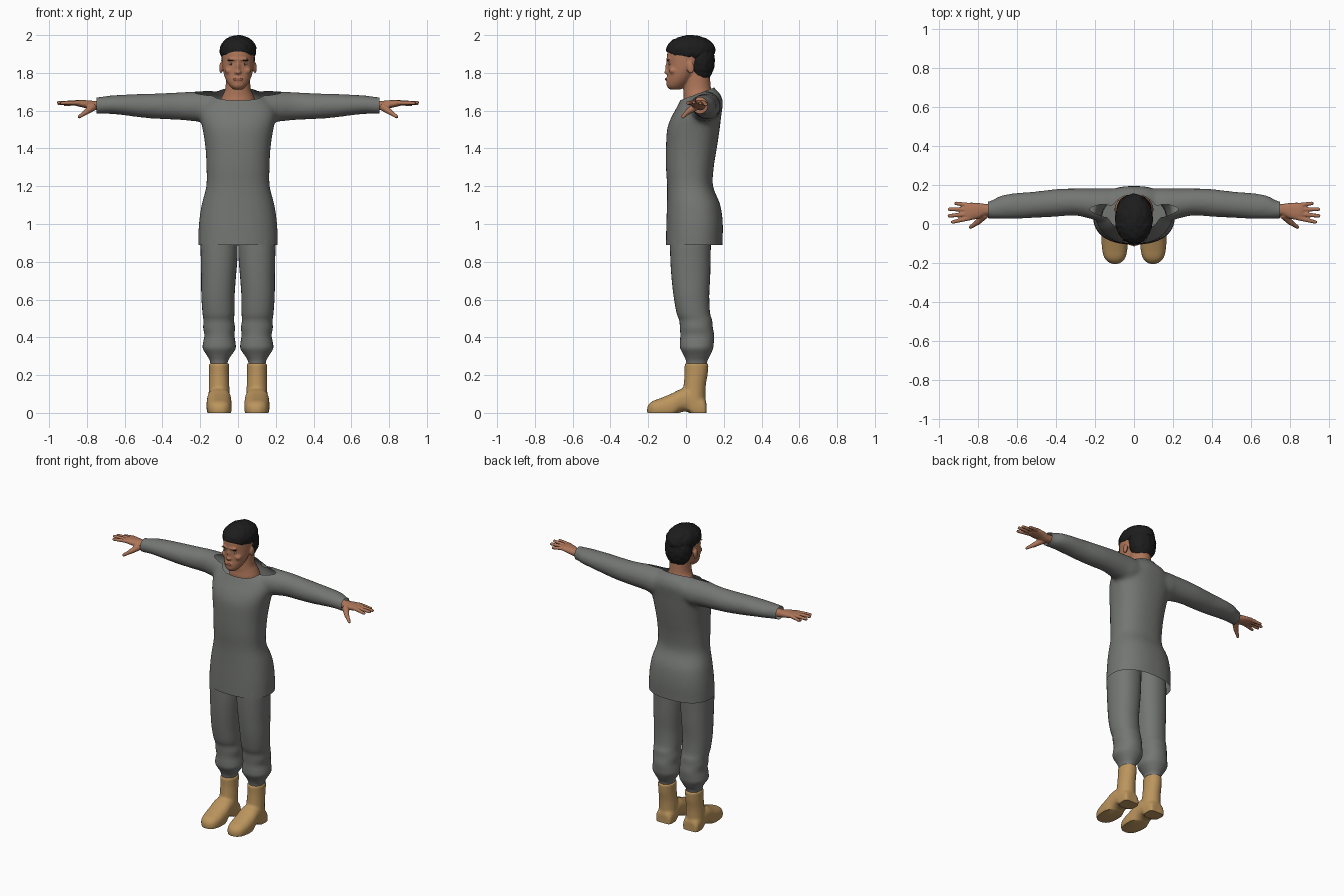
import bpy, bmesh, math
from mathutils import Vector, Matrix, noise
from mathutils.bvhtree import BVHTree

old = bpy.data.objects.get("Cube")
if old:
    bpy.data.objects.remove(old, do_unlink=True)


def material(name, r, g, b):
    m = bpy.data.materials.new(name)
    m.use_nodes = True
    m.diffuse_color = (r, g, b, 1)
    bsdf = m.node_tree.nodes["Principled BSDF"]
    bsdf.inputs["Base Color"].default_value = (r, g, b, 1)
    bsdf.inputs["Roughness"].default_value = 0.8
    return m


SKIN = material("skin", 0.42, 0.18, 0.10)
LIPS = material("lips", 0.32, 0.11, 0.07)
HAIR = material("black hair", 0.012, 0.012, 0.012)
EYE = material("eye white", 0.55, 0.5, 0.46)
IRIS = material("dark iris", 0.05, 0.03, 0.02)
CLOTH = material("grey cloth", 0.175, 0.182, 0.172)
BOOT = material("tan leather", 0.50, 0.30, 0.11)


def spline(rows, steps=4):
    """Catmull-Rom interpolation between rows of numbers."""
    out = []
    for i in range(len(rows) - 1):
        p = [rows[max(0, min(len(rows) - 1, i + k))] for k in (-1, 0, 1, 2)]
        for s in range(steps):
            t = s / steps
            out.append([b + 0.5 * t * (c - a + t * (2*a - 5*b + 4*c - d + t * (3*(b - c) + d - a)))
                        for a, b, c, d in zip(*p)])
    return out + [list(rows[-1])]


def tube(bm, rings, axis="z", power=2.0, n=32):
    """Loft rings of (position, a_min, a_max, b_min, b_max) along an axis."""
    loops = []
    for t, a0, a1, b0, b1 in spline(rings):
        loop = []
        for k in range(n):
            ang = math.tau * k / n
            c, s = math.cos(ang), math.sin(ang)
            a = (a0 + a1) / 2 + (a1 - a0) / 2 * math.copysign(abs(c) ** (2 / power), c)
            b = (b0 + b1) / 2 + (b1 - b0) / 2 * math.copysign(abs(s) ** (2 / power), s)
            loop.append(bm.verts.new({"x": (t, a, b), "y": (a, t, b), "z": (a, b, t)}[axis]))
        loops.append(loop)
    for lo, hi in zip(loops, loops[1:]):
        for k in range(n):
            bm.faces.new((lo[k], lo[(k + 1) % n], hi[(k + 1) % n], hi[k]))
    bm.faces.new(loops[0])
    bm.faces.new(loops[-1])


def wide(rows):
    """Rings symmetric in x, given as (z, half width, y_min, y_max)."""
    return [(z, -w, w, y0, y1) for z, w, y0, y1 in rows]


def blob(bm, loc, radii):
    bmesh.ops.create_uvsphere(bm, u_segments=24, v_segments=14, radius=1,
                              matrix=Matrix.LocRotScale(Vector(loc), None, Vector(radii)))


def rod(bm, start, end, r0, r1):
    """Round-ended tapering finger."""
    a, b = Vector(start), Vector(end)
    rot = (b - a).to_track_quat("Z", "Y").to_matrix().to_4x4()
    bmesh.ops.create_cone(bm, cap_ends=True, segments=14, radius1=r0, radius2=r1,
                          depth=(b - a).length, matrix=Matrix.Translation((a + b) / 2) @ rot)
    blob(bm, b, (r1, r1, r1))


def finish(name, bm, mat, mirror=False):
    bmesh.ops.recalc_face_normals(bm, faces=bm.faces)
    me = bpy.data.meshes.new(name)
    bm.to_mesh(me)
    bm.free()
    me.materials.append(mat)
    ob = bpy.data.objects.new(name, me)
    bpy.context.collection.objects.link(ob)
    bpy.ops.object.select_all(action="DESELECT")
    ob.select_set(True)
    bpy.context.view_layer.objects.active = ob
    bpy.ops.object.shade_smooth_by_angle(angle=math.radians(50))
    if mirror:
        ob.modifiers.new("Mirror", "MIRROR").use_mirror_merge = False
    return ob


def fuse(bm, voxel, smooth, cuts=(), fill=False):
    """Melt overlapping shapes into one skin, then trim with planes (point, outward normal)."""
    tmp = finish("melt", bm, SKIN)
    rm = tmp.modifiers.new("Remesh", "REMESH")
    rm.mode, rm.voxel_size = "VOXEL", voxel
    sm = tmp.modifiers.new("Smooth", "SMOOTH")
    sm.factor, sm.iterations = 0.5, smooth
    dg = bpy.context.evaluated_depsgraph_get()
    me = bpy.data.meshes.new_from_object(tmp.evaluated_get(dg))
    bpy.data.objects.remove(tmp, do_unlink=True)
    out = bmesh.new()
    out.from_mesh(me)
    bpy.data.meshes.remove(me)
    for co, no in cuts:
        bmesh.ops.bisect_plane(out, geom=out.verts[:] + out.edges[:] + out.faces[:],
                               plane_co=co, plane_no=no, clear_outer=True)
    if fill:
        bmesh.ops.holes_fill(out, edges=[e for e in out.edges if e.is_boundary])
    return out


# Tunic: torso and both sleeves, trimmed at hem, cuffs and neckline
bm = bmesh.new()
tube(bm, wide([(0.82, .211, -.106, .192), (0.90, .211, -.106, .193), (1.0, .207, -.104, .195),
               (1.1, .193, -.101, .182), (1.2, .168, -.1, .143), (1.3, .167, -.106, .147),
               (1.4, .172, -.106, .163), (1.5, .187, -.1, .178), (1.56, .2, -.08, .185),
               (1.61, .2, -.053, .192), (1.65, .175, -.033, .195), (1.69, .125, -.015, .18),
               (1.72, .09, -.01, .15), (1.78, .08, -.01, .14)]), power=2.35, n=48)
for s in (-1, 1):
    tube(bm, [(s * x, y0, y1, z0, z1) for x, y0, y1, z0, z1 in
              [(.05, .03, .18, 1.56, 1.69), (.14, .01, .185, 1.53, 1.705), (.2, .02, .183, 1.54, 1.703),
               (.3, .043, .183, 1.55, 1.698), (.4, .037, .18, 1.555, 1.692), (.5, .032, .168, 1.562, 1.69),
               (.6, .026, .16, 1.575, 1.685), (.68, .025, .148, 1.583, 1.68), (.74, .027, .118, 1.583, 1.672),
               (.78, .028, .115, 1.585, 1.67)]], axis="x")
finish("tunic", fuse(bm, 0.012, 8, [((0, 0, .89), (0, 0, -1)), ((.75, 0, 0), (1, 0, 0)),
                                    ((-.75, 0, 0), (-1, 0, 0)),
                                    ((0, -.03, 1.655), (0, -.06, .16))]), CLOTH)

# Trouser legs, bloused above the boots
bm = bmesh.new()
tube(bm, [(.24, .057, .145, .003, .108), (.275, .053, .149, 0, .113), (.305, .035, .165, -.012, .128),
          (.34, .013, .186, -.03, .143), (.37, .013, .185, -.032, .147), (.41, .019, .178, -.03, .149),
          (.45, .016, .184, -.032, .142), (.49, .021, .183, -.036, .138), (.53, .019, .188, -.05, .127),
          (.62, .018, .194, -.066, .123), (.72, .011, .195, -.077, .128), (.82, .003, .197, -.083, .13),
          (.92, .001, .196, -.085, .132), (1.02, .001, .17, -.08, .13)], power=2.2)
finish("trouser_legs", bm, CLOTH, mirror=True)

# Boots: shaft and foot melted together, flat sole with a raised arch
bm = bmesh.new()
tube(bm, [(.02, .042, .158, -.02, .106), (.08, .043, .157, -.02, .103), (.15, .046, .154, -.013, .105),
          (.21, .048, .153, -.008, .115), (.268, .047, .153, -.008, .12)])
tube(bm, [(.108, .06, .14, -.02, .06), (.095, .045, .155, -.03, .085), (.04, .04, .158, -.025, .12),
          (.015, .039, .16, .008, .135), (-.03, .036, .164, .008, .13), (-.075, .033, .167, -.025, .108),
          (-.13, .034, .164, -.025, .085), (-.175, .045, .152, -.02, .068), (-.197, .065, .13, -.01, .05),
          (-.206, .085, .11, .01, .03)], axis="y", power=2.5)
finish("boots", fuse(bm, 0.008, 4, [((0, 0, .005), (0, 0, -1))], fill=True), BOOT, mirror=True)
boots = bpy.data.objects["boots"]
boots.location.z = -.005

# Hands: wrist, palm, four spread fingers and a lowered thumb
bm = bmesh.new()
tube(bm, [(.70, .045, .103, 1.602, 1.652), (.76, .045, .103, 1.603, 1.652), (.80, .028, .108, 1.612, 1.655),
          (.845, .02, .11, 1.622, 1.657), (.868, .026, .104, 1.628, 1.654)], axis="x", power=2.3)
for y0, y1, x1, z1 in [(.096, .106, .915, 1.632), (.075, .076, .948, 1.638),
                       (.053, .042, .95, 1.643), (.032, .01, .932, 1.64)]:
    rod(bm, (.84, y0, 1.642), (x1, y1, z1), .0125, .0095)
rod(bm, (.765, .05, 1.622), (.805, .008, 1.592), .022, .015)
rod(bm, (.80, .012, 1.596), (.84, -.016, 1.568), .0145, .0095)
finish("hands", fuse(bm, 0.005, 2), SKIN, mirror=True)

# Head: skull with jaw, neck, nose, brow ridge, cheeks and ears
bm = bmesh.new()
tube(bm, wide([(1.712, .024, -.085, -.03), (1.73, .044, -.102, 0), (1.76, .063, -.102, .03),
               (1.80, .077, -.097, .06), (1.85, .085, -.097, .1), (1.90, .086, -.1, .12),
               (1.94, .08, -.087, .12), (1.97, .05, -.05, .09)]))
tube(bm, wide([(1.58, .1, 0, .15), (1.64, .098, -.015, .16), (1.68, .083, -.012, .147),
               (1.72, .067, -.012, .132), (1.82, .062, 0, .125)]))
blob(bm, (0, -.1, 1.803), (.018, .016, .011))
blob(bm, (0, -.097, 1.83), (.01, .012, .034))
blob(bm, (0, -.092, 1.872), (.055, .012, .01))
blob(bm, (0, -.098, 1.766), (.026, .01, .012))
for s in (-1, 1):
    blob(bm, (s * .045, -.066, 1.812), (.026, .024, .02))
    blob(bm, (s * .09, .025, 1.826), (.009, .02, .032))
bm = fuse(bm, 0.006, 3)
surface = BVHTree.FromBMesh(bm)
finish("head", bm, SKIN)


def face_plate(name, mat, x, z, w, d, h, mirror=False):
    """Thin oval lying on the face."""
    hit = surface.ray_cast(Vector((x, -1, z)), Vector((0, 1, 0)))[0]
    plate = bmesh.new()
    blob(plate, (x, hit.y, z), (w, d, h))
    return finish(name, plate, mat, mirror)


face_plate("eyes", EYE, .036, 1.847, .014, .004, .005, True)
face_plate("irises", IRIS, .036, 1.847, .0055, .0048, .005, True)
face_plate("eyebrows", HAIR, .037, 1.866, .019, .004, .0035, True)
face_plate("lips", LIPS, 0, 1.766, .025, .004, .007)


# Hair: cap trimmed along the hairline and a fuller back, both slightly tousled
def hair(name, loc, radii, cuts=()):
    h = bmesh.new()
    blob(h, loc, radii)
    h = fuse(h, 0.008, 2, cuts)
    h.normal_update()
    for v in h.verts:
        v.co += v.normal * 0.004 * noise.noise(v.co * 45)
    finish(name, h, HAIR)


hair("hair_top", (0, .025, 1.92), (.098, .131, .08), [((0, -.1, 1.912), (0, -.055, -.12))])
hair("hair_back", (0, .08, 1.865), (.09, .073, .115))
